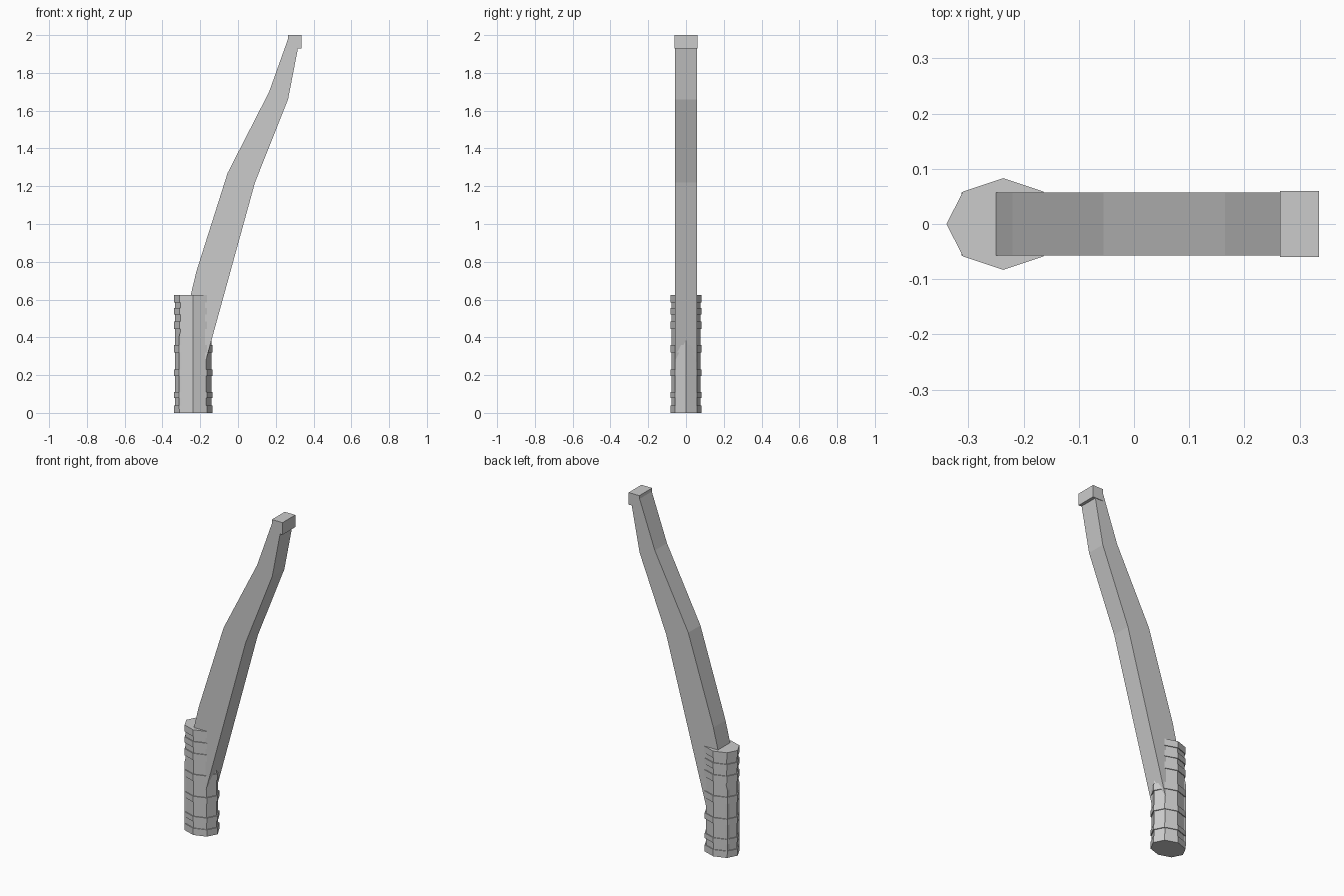
import bpy, bmesh
from math import cos, sin, pi

if "Cube" in bpy.data.objects:
    bpy.data.objects.remove(bpy.data.objects["Cube"])


def finish(name, bm):
    bmesh.ops.recalc_face_normals(bm, faces=bm.faces)
    mesh = bpy.data.meshes.new(name)
    bm.to_mesh(mesh)
    bm.free()
    ob = bpy.data.objects.new(name, mesh)
    bpy.context.collection.objects.link(ob)
    return ob


def prism(name, profile, half_y):
    """Extrude an x-z outline symmetrically along y."""
    bm = bmesh.new()
    face = bm.faces.new([bm.verts.new((x, -half_y, z)) for x, z in profile])
    ext = bmesh.ops.extrude_face_region(bm, geom=[face])
    verts = [v for v in ext["geom"] if isinstance(v, bmesh.types.BMVert)]
    bmesh.ops.translate(bm, verts=verts, vec=(0, 2 * half_y, 0))
    return finish(name, bm)


# Bent flat shaft, with its lower end buried in the grip
prism("shaft", [(-0.313, 0.02), (-0.172, 0.02), (-0.172, 0.27), (0.09, 1.22),
                (0.265, 1.66), (0.325, 1.97), (0.265, 1.98), (0.165, 1.70),
                (-0.055, 1.27), (-0.22, 0.75), (-0.25, 0.625), (-0.313, 0.40)], 0.057)

# Square cap on the tip
prism("tip_cap", [(0.265, 1.928), (0.335, 1.928), (0.335, 2.0), (0.265, 2.0)], 0.06)

# Eight-sided grip with shallow raised bands
bands = [(0, 0.04), (0.08, 0.11), (0.195, 0.23), (0.32, 0.36),
         (0.445, 0.485), (0.52, 0.555), (0.585, 0.625)]
levels = []
for i, (lo, hi) in enumerate(bands):
    if i:
        levels.append((lo, 0.94))
    levels += [(lo, 1.0), (hi, 1.0)]
    if i < len(bands) - 1:
        levels.append((hi, 0.94))

bm = bmesh.new()
rings = []
for z, s in levels:
    rings.append([bm.verts.new((-0.237 + 0.103 * s * cos(k * pi / 4),
                                0.083 * s * sin(k * pi / 4), z)) for k in range(8)])
for a, b in zip(rings, rings[1:]):
    for k in range(8):
        j = (k + 1) % 8
        bm.faces.new((a[k], a[j], b[j], b[k]))
bm.faces.new(rings[0][::-1])
bm.faces.new(rings[-1])
finish("grip", bm)
